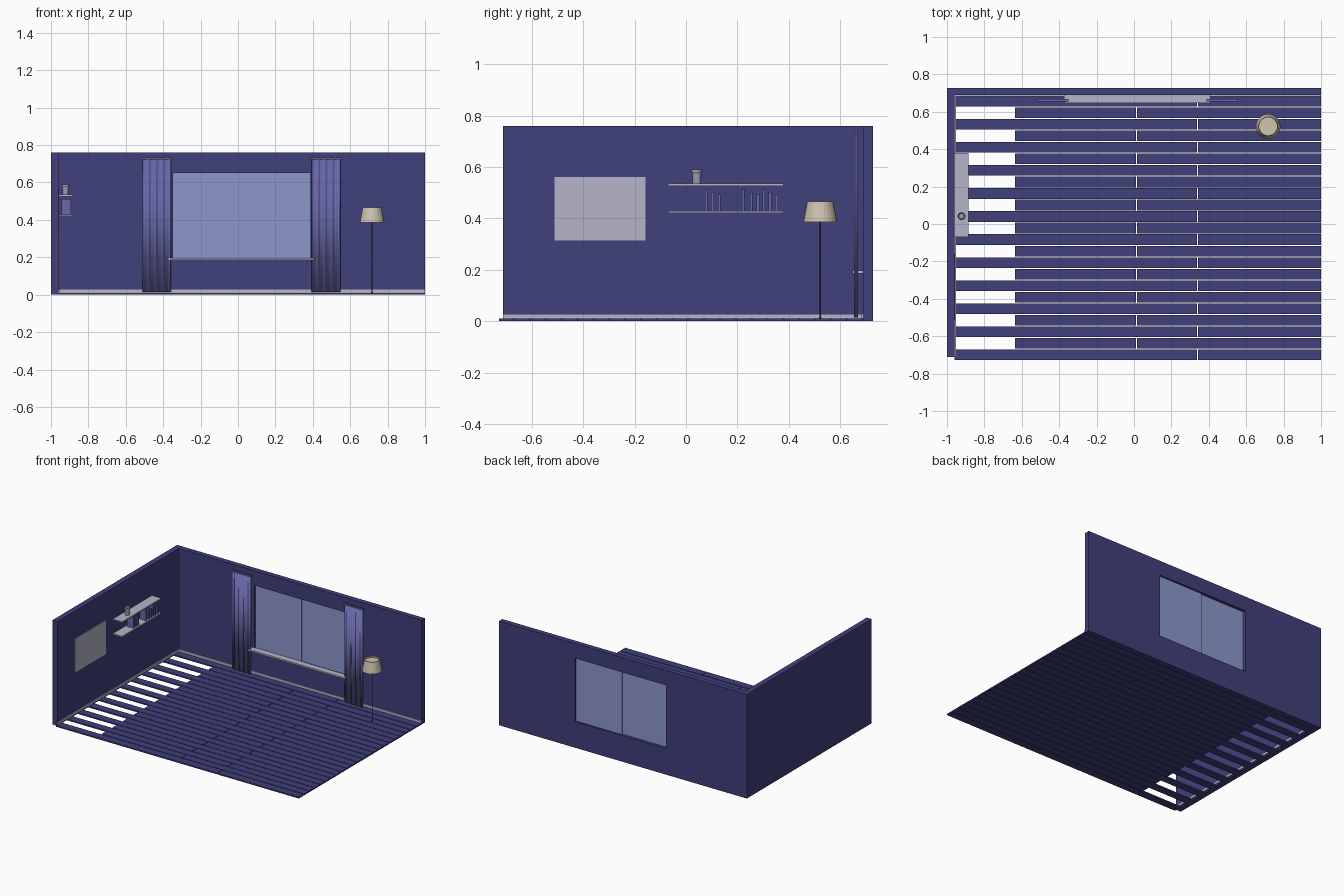
import bpy, bmesh, math
from mathutils import Matrix

cube = bpy.data.objects.get("Cube")
if cube:
    bpy.data.objects.remove(cube, do_unlink=True)


def material(name, rgb):
    m = bpy.data.materials.new(name)
    m.use_nodes = True
    m.diffuse_color = (*rgb, 1)
    m.node_tree.nodes["Principled BSDF"].inputs["Base Color"].default_value = (*rgb, 1)
    return m


NAVY = material("navy", (0.05, 0.05, 0.2))
PALE = material("pale grey", (0.46, 0.46, 0.58))
GLASS = material("window blue", (0.26, 0.31, 0.6))
CLOTH = material("curtain violet", (0.14, 0.14, 0.41))
CREAM = material("lampshade cream", (0.62, 0.55, 0.43))
METAL = material("dark metal", (0.04, 0.04, 0.07))
CLAY = material("vase grey", (0.33, 0.33, 0.48))


def finish(name, bm, mat):
    bmesh.ops.recalc_face_normals(bm, faces=bm.faces)
    mesh = bpy.data.meshes.new(name)
    bm.to_mesh(mesh)
    bm.free()
    mesh.materials.append(mat)
    obj = bpy.data.objects.new(name, mesh)
    bpy.context.collection.objects.link(obj)
    return obj


def add_box(bm, x, y, z):
    """Box from (min, max) ranges."""
    size = Matrix.Diagonal((x[1] - x[0], y[1] - y[0], z[1] - z[0], 1))
    mid = Matrix.Translation((sum(x) / 2, sum(y) / 2, sum(z) / 2))
    bmesh.ops.create_cube(bm, size=1, matrix=mid @ size)


def box(name, x, y, z, mat):
    bm = bmesh.new()
    add_box(bm, x, y, z)
    return finish(name, bm, mat)


def lathe(name, centre, profile, mat, sides=24):
    """Closed turned shape from (radius, height) pairs."""
    bm = bmesh.new()
    rings = []
    for r, z in profile:
        rings.append([bm.verts.new((centre[0] + r * math.cos(2 * math.pi * i / sides),
                                    centre[1] + r * math.sin(2 * math.pi * i / sides), z))
                      for i in range(sides)])
    for a, b in zip(rings, rings[1:]):
        for i in range(sides):
            j = (i + 1) % sides
            bm.faces.new((a[i], a[j], b[j], b[i]))
    bm.faces.new(rings[0])
    bm.faces.new(rings[-1])
    return finish(name, bm, mat)


# Room limits
LEFT, FRONT, BACK = -0.96, -0.727, 0.689
FLOOR, TOP = 0.01, 0.76

# Floorboards in staggered rows, the odd rows stopping short of the side wall
rows, gap = 23, 0.005
pitch = (BACK - FRONT) / rows
bm = bmesh.new()
for i in range(rows):
    y = (FRONT + i * pitch, FRONT + (i + 1) * pitch - gap)
    ends = (-0.635, 0.015, 1) if i % 2 else (LEFT, 0.342, 1)
    for a, b in zip(ends, ends[1:]):
        add_box(bm, (a, b if b == 1 else b - gap), y, (0, FLOOR))
finish("floorboards", bm, NAVY)

# Side wall
box("side_wall", (-1, LEFT), (-0.712, BACK), (0, TOP), NAVY)

# Back wall with window opening
win_x, win_z = (-0.348, 0.388), (0.19, 0.652)
bm = bmesh.new()


def rectangle(x, z):
    corners = ((x[0], z[0]), (x[1], z[0]), (x[1], z[1]), (x[0], z[1]))
    return [bm.verts.new((a, BACK, b)) for a, b in corners]


outer, inner = rectangle((-1, 1), (0, TOP)), rectangle(win_x, win_z)
for i in range(4):
    j = (i + 1) % 4
    bm.faces.new((outer[i], outer[j], inner[j], inner[i]))
ext = bmesh.ops.extrude_face_region(bm, geom=bm.faces[:])
bmesh.ops.translate(bm, vec=(0, -FRONT - BACK, 0),
                    verts=[g for g in ext["geom"] if isinstance(g, bmesh.types.BMVert)])
finish("back_wall", bm, NAVY)

# Sliding panes and sill
middle = sum(win_x) / 2
box("window_pane_right", (win_x[0], middle + 0.004), (0.7, 0.706), win_z, GLASS)
box("window_pane_left", (middle - 0.004, win_x[1]), (0.708, 0.714), win_z, GLASS)
box("window_sill", (-0.375, 0.408), (0.648, 0.695), (0.186, 0.197), PALE)

# Baseboards
box("back_baseboard", (LEFT, 1), (BACK - 0.007, BACK), (FLOOR, 0.028), PALE)
box("side_baseboard", (LEFT, LEFT + 0.007), (-0.712, BACK), (FLOOR, 0.028), PALE)

# Curtains: pleated sheets under short rails
for side, x0, x1 in (("right", -0.51, -0.358), ("left", 0.395, 0.547)):
    bm = bmesh.new()
    steps, folds = 40, 4
    cols = []
    for i in range(steps + 1):
        t = i / steps
        x, y = x0 + (x1 - x0) * t, 0.661 + 0.007 * math.sin(2 * math.pi * folds * t)
        cols.append([bm.verts.new((x, y, z)) for z in (0.015, 0.726)])
    for a, b in zip(cols, cols[1:]):
        bm.faces.new((a[0], b[0], b[1], a[1]))
    sheet = finish("curtain_" + side, bm, CLOTH)
    for p in sheet.data.polygons:
        p.use_smooth = True
    solid = sheet.modifiers.new("thickness", "SOLIDIFY")
    solid.thickness = 0.003
    solid.offset = 0
    box("curtain_rail_" + side, (x0 - 0.008, x1 + 0.008), (0.656, 0.667), (0.724, 0.734), CLOTH)

# Wall picture
box("picture_panel", (LEFT, LEFT + 0.004), (-0.512, -0.157), (0.313, 0.56), PALE)

# Shelves with books and a vase
shelf_y = (-0.07, 0.38)
for name, z in (("lower_shelf", 0.42), ("upper_shelf", 0.526)):
    box(name, (LEFT, -0.885), shelf_y, (z, z + 0.009), PALE)
bm = bmesh.new()
for y, height in ((0.073, 0.083), (0.097, 0.073), (0.124, 0.063), (0.217, 0.083), (0.248, 0.073),
                  (0.274, 0.063), (0.297, 0.083), (0.321, 0.073), (0.347, 0.063)):
    add_box(bm, (-0.945, -0.894), (y, y + 0.011), (0.429, 0.429 + height))
finish("books", bm, CLOTH)
lathe("vase", (-0.922, 0.042),
      ((0.016, 0.535), (0.018, 0.575), (0.021, 0.58), (0.021, 0.59), (0.017, 0.59), (0.014, 0.545)), CLAY)

# Floor lamp
lamp = (0.717, 0.522)
lathe("lamp_pole", lamp, ((0.006, FLOOR), (0.006, 0.013), (0.0025, 0.015), (0.0025, 0.44)), METAL, 10)
lathe("lamp_shade", lamp, ((0.066, 0.385), (0.051, 0.465), (0.048, 0.465), (0.05, 0.452)), CREAM)
